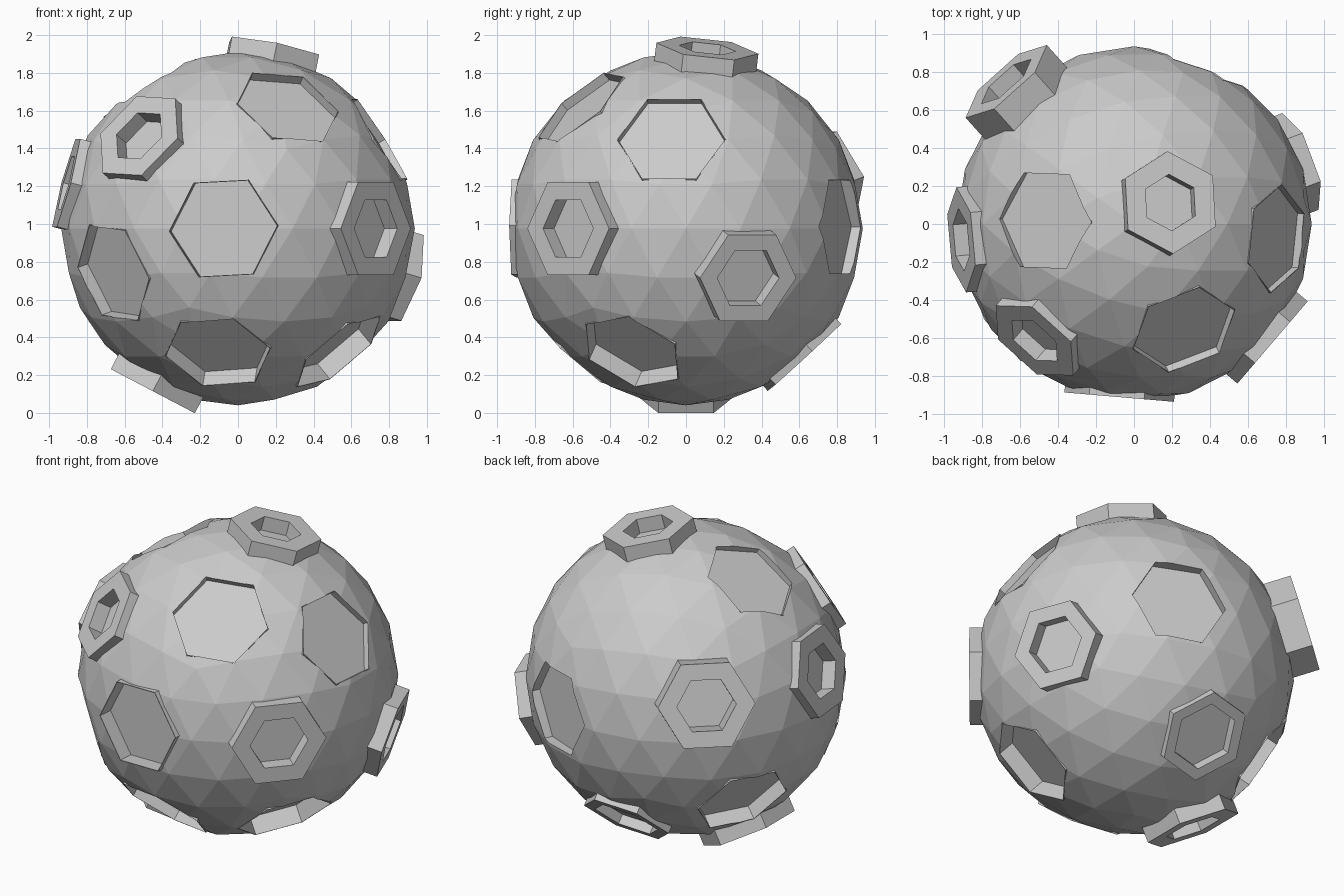
import bpy, bmesh, math
from mathutils import Vector

if "Cube" in bpy.data.objects:
    bpy.data.objects.remove(bpy.data.objects["Cube"])

CENTRE = Vector((0, 0, 0.976))
RADIUS = 0.936

# raised nuts: direction, top distance, outer radius, hole radius, spin in degrees
NUTS = [
    ((0.195, 0.115, 0.97), 0.98, 0.272, 0.150, -28),
    ((-0.645, 0.72, 0.263), 1.045, 0.287, 0.175, 0),
    ((-0.555, -0.65, 0.52), 0.945, 0.275, 0.160, -3),
    ((0.76, -0.65, 0.0), 0.96, 0.285, 0.175, 0),
    ((0.905, 0.34, -0.27), 0.972, 0.272, 0.175, 0),
    ((-0.962, -0.088, 0.256), 0.945, 0.278, 0.165, 0),
    ((-0.015, 0.68, -0.74), 0.927, 0.278, 0.205, -10),
    ((-0.465, 0.0, -0.888), 0.972, 0.290, 0.170, 0),
]

# sunken sockets: direction, floor distance, rim distance, spin in degrees
SOCKETS = [
    ((-0.085, -0.995, 0.0), 0.82, 0.915, 3),
    ((0.295, -0.625, 0.72), 0.84, 0.89, -6),
    ((0.84, -0.085, 0.53), 0.85, 0.89, 0),
    ((0.605, -0.325, -0.74), 0.78, 0.89, 12),
    ((-0.12, -0.67, -0.74), 0.79, 0.89, 6),
    ((-0.745, -0.62, -0.265), 0.82, 0.89, -6),
    ((-0.53, 0.02, 0.845), 0.85, 0.88, 30),
    ((0.385, 0.92, 0.01), 0.83, 0.88, 0),
    ((-0.73, 0.40, -0.55), 0.80, 0.89, 0),
]
SOCKET_R = 0.285


def add_prism(bm, direction, low, high, radius, spin):
    """Hexagonal prism along a radial direction, points level with the horizon."""
    d = Vector(direction).normalized()
    side = Vector((0, 0, 1)).cross(d).normalized()
    up = d.cross(side)
    rings = []
    for dist in (low, high):
        ring = []
        for k in range(6):
            a = math.radians(60 * k + spin)
            ring.append(bm.verts.new(CENTRE + d * dist
                        + side * radius * math.cos(a) + up * radius * math.sin(a)))
        rings.append(ring)
    bottom, top = rings
    bm.faces.new(top)
    bm.faces.new(bottom[::-1])
    for k in range(6):
        n = (k + 1) % 6
        bm.faces.new((bottom[k], bottom[n], top[n], top[k]))


def make_object(name, bm):
    mesh = bpy.data.meshes.new(name)
    bm.to_mesh(mesh)
    bm.free()
    obj = bpy.data.objects.new(name, mesh)
    bpy.context.collection.objects.link(obj)
    return obj


# faceted ball
bm = bmesh.new()
bmesh.ops.create_icosphere(bm, subdivisions=3, radius=RADIUS)
bmesh.ops.translate(bm, verts=bm.verts, vec=CENTRE)
ball = make_object("faceted_ball", bm)

# helper solids: nuts and thin socket rims are added, sockets and holes are cut
solid_bm, cut_bm = bmesh.new(), bmesh.new()
for direction, floor, rim, spin in SOCKETS:
    add_prism(solid_bm, direction, 0.74, rim, SOCKET_R + 0.005, spin)
    add_prism(cut_bm, direction, floor, 1.2, SOCKET_R, spin)
for direction, top, outer, hole, spin in NUTS:
    add_prism(solid_bm, direction, 0.74, top, outer, spin)
    depth = 0.06 if top < 0.93 else 0.09 if top < 1 else 0.17
    add_prism(cut_bm, direction, top - depth, 1.2, hole, spin)

helpers = [
    (make_object("nut_and_rim_solids", solid_bm), 'UNION'),
    (make_object("socket_and_hole_cutters", cut_bm), 'DIFFERENCE'),
]
for obj, operation in helpers:
    obj.hide_render = True
    mod = ball.modifiers.new(obj.name, 'BOOLEAN')
    mod.operation = operation
    mod.solver = 'EXACT'
    mod.use_self = True
    mod.object = obj

# bake the booleans and drop the helpers
bpy.context.view_layer.update()
graph = bpy.context.evaluated_depsgraph_get()
baked = bpy.data.meshes.new_from_object(ball.evaluated_get(graph))
ball.modifiers.clear()
ball.data = baked
for obj, _ in helpers:
    bpy.data.objects.remove(obj, do_unlink=True)
